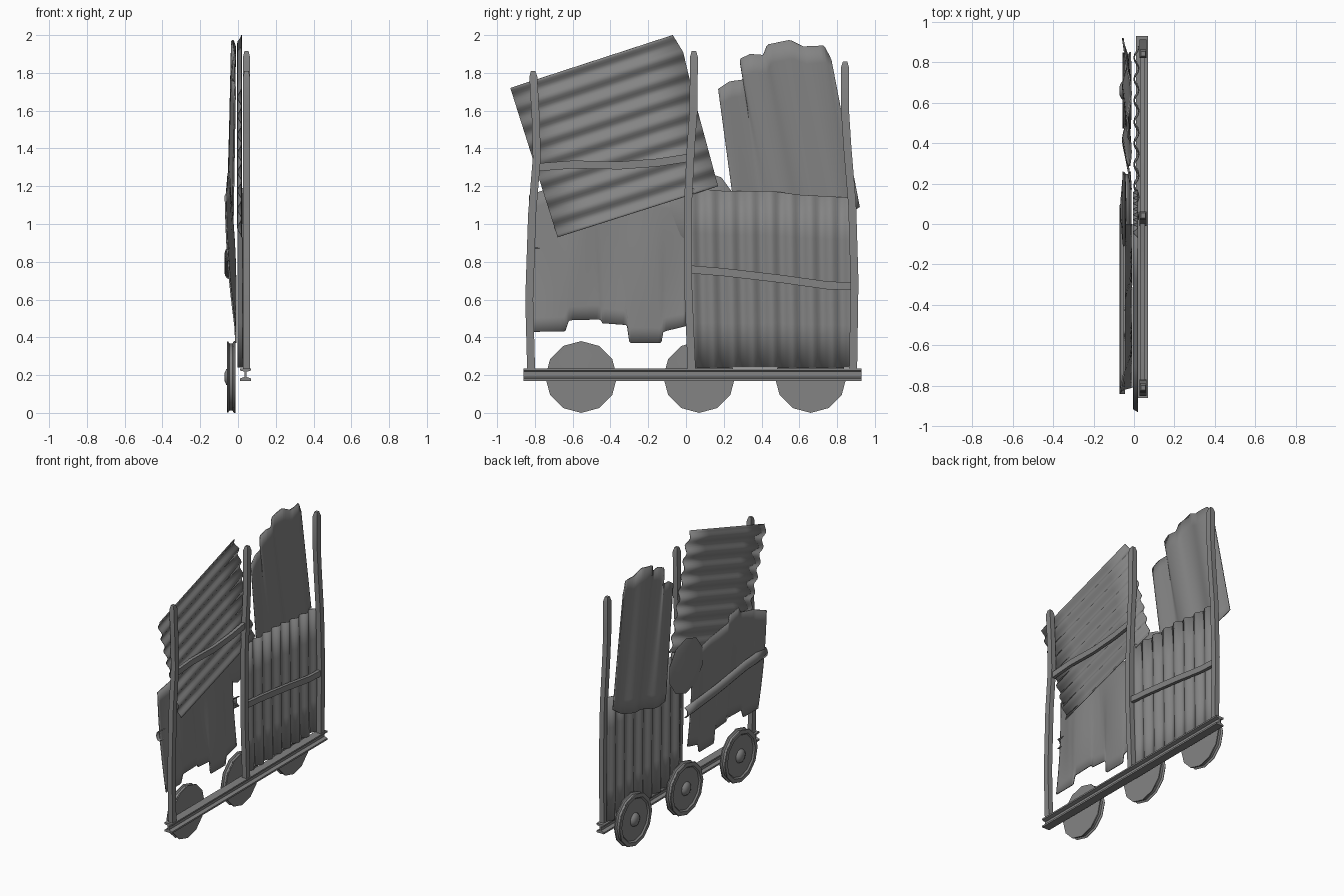
import bpy
import bmesh
from math import sin, cos, pi, radians
from mathutils import Vector

old = bpy.data.objects.get("Cube")
if old:
    bpy.data.objects.remove(old, do_unlink=True)

grey = bpy.data.materials.new("scrap_grey")
grey.use_nodes = True
COLOUR = (0.23, 0.23, 0.23, 1)
grey.diffuse_color = COLOUR
grey.node_tree.nodes["Principled BSDF"].inputs["Base Color"].default_value = COLOUR


def finish(name, bm, angle=35, thickness=0):
    bmesh.ops.recalc_face_normals(bm, faces=bm.faces)
    mesh = bpy.data.meshes.new(name)
    bm.to_mesh(mesh)
    bm.free()
    mesh.materials.append(grey)
    ob = bpy.data.objects.new(name, mesh)
    bpy.context.collection.objects.link(ob)
    if thickness:
        mod = ob.modifiers.new("thickness", 'SOLIDIFY')
        mod.thickness = thickness
        mod.offset = 0
    bpy.ops.object.select_all(action='DESELECT')
    ob.select_set(True)
    bpy.context.view_layer.objects.active = ob
    bpy.ops.object.shade_smooth_by_angle(angle=radians(angle))
    return ob


def loft(bm, rows, closed=False):
    """Skin a list of vertex rows; closed rows also get end caps."""
    rows = [[bm.verts.new(p) for p in row] for row in rows]
    n = len(rows[0])
    for a, b in zip(rows, rows[1:]):
        for i in range(n if closed else n - 1):
            j = (i + 1) % n
            bm.faces.new((a[i], a[j], b[j], b[i]))
    if closed:
        bm.faces.new(rows[0])
        bm.faces.new(rows[-1])


def resample(points, count):
    pts = [Vector(p) for p in points]
    lengths = [(b - a).length for a, b in zip(pts, pts[1:])]
    out = []
    for k in range(count + 1):
        d = sum(lengths) * k / count
        i = 0
        while i < len(lengths) - 1 and d > lengths[i]:
            d -= lengths[i]
            i += 1
        out.append(pts[i].lerp(pts[i + 1], min(1, d / lengths[i])))
    return out


def sheet(name, top, bottom, depth, cols=48, rows=10, thickness=0.008, angle=50):
    """Sheet between two (y, z) edges; depth(u, v) gives x."""
    t, b = resample(top, cols), resample(bottom, cols)
    grid = []
    for r in range(rows + 1):
        v = r / rows
        row = []
        for c in range(cols + 1):
            p = b[c].lerp(t[c], v)
            row.append((depth(c / cols, v), p.x, p.y))
        grid.append(row)
    bm = bmesh.new()
    loft(bm, grid)
    return finish(name, bm, angle, thickness)


def bar(name, path, width, x, depth, taper=0):
    """Bent rectangular bar along a (y, z) path."""
    pts = [Vector(p) for p in path]
    if taper:
        pts.insert(-1, pts[-1].lerp(pts[-2], taper / (pts[-1] - pts[-2]).length))
    rows = []
    for i, p in enumerate(pts):
        d = (pts[min(i + 1, len(pts) - 1)] - pts[max(i - 1, 0)]).normalized()
        side = Vector((-d.y, d.x)) * width / 2
        h = depth / 2
        if taper and i == len(pts) - 1:
            side, h = side * 0.55, h * 0.6
        rows.append([(x + sx * h, p.x + s * side.x, p.y + s * side.y)
                     for sx, s in ((-1, -1), (1, -1), (1, 1), (-1, 1))])
    bm = bmesh.new()
    loft(bm, rows, closed=True)
    return finish(name, bm)


def disc(name, y, z, profile, sides):
    """Turned part about the x axis from (x, radius) points."""
    rows = [[(x, y + r * sin(2 * pi * k / sides), z + r * cos(2 * pi * k / sides))
             for k in range(sides)] for x, r in profile]
    bm = bmesh.new()
    loft(bm, rows, closed=True)
    return finish(name, bm, 40)


# I-beam base rail
section = [(-.03, .17), (.03, .17), (.03, .182), (.006, .19), (.006, .218), (.03, .225),
           (.03, .236), (-.03, .236), (-.03, .225), (-.006, .218), (-.006, .19), (-.03, .182)]
bm = bmesh.new()
loft(bm, [[(.04 + x, y, z) for x, z in section] for y in (-.86, .93)], closed=True)
finish("base_rail", bm, 20)

# Bent uprights
uprights = {
    "front_post": [(-.82, .23), (-.83, .6), (-.815, 1.05), (-.79, 1.35), (-.795, 1.55), (-.81, 1.81)],
    "middle_post": [(.03, .23), (.01, .7), (.01, 1.1), (.025, 1.4), (.04, 1.6), (.042, 1.915)],
    "rear_post": [(.885, .23), (.892, .7), (.88, 1.1), (.855, 1.4), (.842, 1.6), (.842, 1.86)],
}
for name, path in uprights.items():
    bar(name, path, .042, .045, .036, taper=.03)

# Cross bars between the uprights
bar("front_crossbar", [(-.79, 1.3), (-.6, 1.315), (-.35, 1.31), (-.15, 1.325), (.01, 1.35)], .042, .042, .024)
bar("rear_crossbar", [(.02, .76), (.2, .745), (.5, .71), (.75, .675), (.88, .67)], .042, .042, .024)

# Upright corrugated panel
sheet("rear_corrugated_panel",
      [(.02, 1.19), (.2, 1.175), (.45, 1.175), (.6, 1.155), (.87, 1.14)],
      [(.04, .24), (.88, .24)],
      lambda u, v: .012 + .012 * cos(u * 16 * pi), cols=64, rows=4, thickness=.004)

# Tilted corrugated panel: columns run across the ridges
sheet("tilted_corrugated_panel",
      [(-.07, 2.0), (-.015, 1.91), (.04, 1.68), (.17, 1.2)],
      [(-.93, 1.72), (-.68, .93)],
      lambda u, v: .008 + .011 * cos(u * 16 * pi), cols=64, rows=4, thickness=.004)

# Torn tall sheet with soft vertical folds
sheet("tall_torn_sheet",
      [(.17, 1.715), (.23, 1.755), (.305, 1.765), (.285, 1.875), (.34, 1.9), (.41, 1.895),
       (.43, 1.95), (.55, 1.975), (.62, 1.94), (.73, 1.945), (.77, 1.87)],
      [(.28, .9), (.45, .92), (.6, .96), (.78, 1.0), (.92, 1.09)],
      lambda u, v: -.042 + .018 * v + .013 * cos(u * 5 * pi) * (1 - .3 * v))

# Torn lower sheet, bulging away from the frame
sheet("lower_torn_sheet",
      [(-.83, 1.15), (-.7, 1.2), (-.56, 1.235), (-.54, 1.275), (-.43, 1.26), (-.42, 1.21),
       (-.2, 1.18), (0, 1.13)],
      [(-.81, .43), (-.64, .43), (-.62, .49), (-.45, .495), (-.445, .475), (-.31, .465),
       (-.3, .37), (-.13, .37), (-.12, .43), (0, .46)],
      lambda u, v: -.012 - .035 * v - .012 * sin(v * pi) * cos(u * 4 * pi)
      - .02 * max(0, 1 - u * 8) * v, cols=64)

# Bent half-pipe strap on the back
path = resample([(-.84, .84), (-.6, .825), (-.3, .78), (.08, .745)], 8)
rows = []
for p in path:
    rows.append([(-.045 - .024 * sin(a * pi / 6), p.x, p.y + .035 * cos(a * pi / 6)) for a in range(7)])
bm = bmesh.new()
loft(bm, rows)
finish("back_strap", bm, 50, .006)

# Round plate on the back
disc("back_round_plate", .07, 1.085,
     [(-.038, .05), (-.042, .19), (-.05, .2), (-.056, .18), (-.066, .06)], 10)

# Wheels with a rim, dished face and hub
wheel = [(-.012, .05), (-.014, .17), (-.014, .19), (-.022, .19), (-.03, .178), (-.045, .178),
         (-.053, .19), (-.058, .187), (-.058, .16), (-.048, .15), (-.048, .05),
         (-.062, .042), (-.072, .02)]
for name, y in (("front", -.555), ("middle", .07), ("rear", .66)):
    disc(name + "_wheel", y, .19, wheel, 12)
